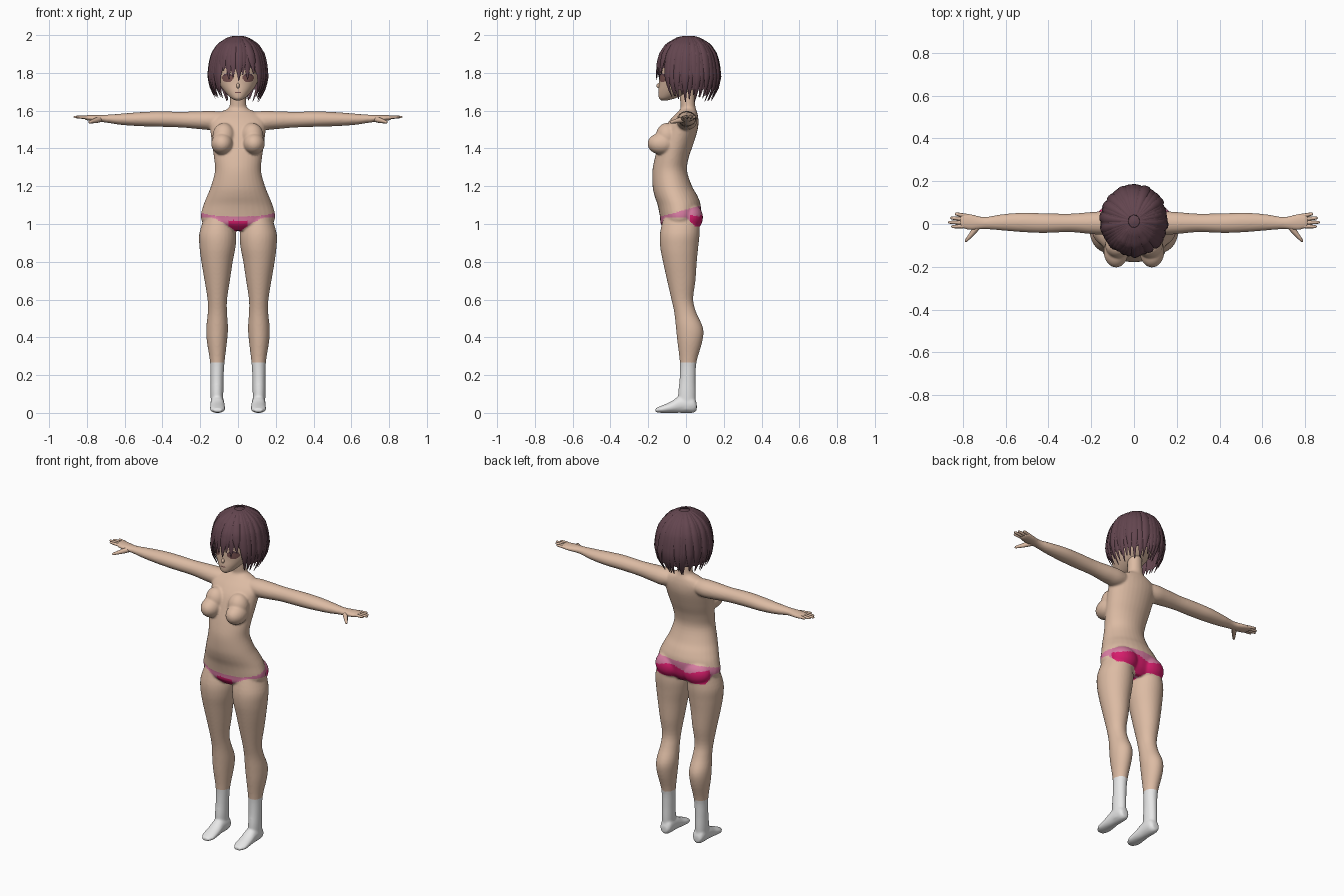
import bpy, bmesh, math, random
from mathutils import Vector, Matrix

random.seed(4)
cube = bpy.data.objects.get("Cube")
if cube:
    bpy.data.objects.remove(cube, do_unlink=True)


def material(name, rgb):
    m = bpy.data.materials.new(name)
    m.use_nodes = True
    m.diffuse_color = (*rgb, 1)
    m.node_tree.nodes["Principled BSDF"].inputs["Base Color"].default_value = (*rgb, 1)
    return m


SKIN = material("skin", (0.72, 0.5, 0.37))
WHITE = material("sock_white", (0.85, 0.85, 0.85))
PINK = material("light_pink", (0.68, 0.2, 0.36))
MAGENTA = material("magenta", (0.68, 0.012, 0.15))
HAIR = material("plum_hair", (0.125, 0.06, 0.078))
EYE = material("eye_brown", (0.2, 0.09, 0.085))


def resample(rows, n):
    """Catmull-Rom interpolation through rows of numbers."""
    out = []
    for i in range(len(rows) - 1):
        a, b, c, d = (rows[max(0, min(len(rows) - 1, i + k))] for k in (-1, 0, 1, 2))
        for j in range(n):
            t = j / n
            out.append([0.5 * (2*q + (r-p)*t + (2*p-5*q+4*r-s)*t*t + (3*q-p-3*r+s)*t**3)
                        for p, q, r, s in zip(a, b, c, d)])
    return out + [list(rows[-1])]


def skin_rings(bm, rings):
    loops = [[bm.verts.new(p) for p in ring] for ring in rings]
    n = len(loops[0])
    for lo, hi in zip(loops, loops[1:]):
        for k in range(n):
            bm.faces.new((lo[k], lo[(k+1) % n], hi[(k+1) % n], hi[k]))
    bm.faces.new(loops[0][::-1])
    bm.faces.new(loops[-1])


def loft(bm, axis, rows, side=1, seg=32, n=4):
    """Elliptic rings along an axis: (position, low a, high a, low b, high b)."""
    rings = []
    for t, a0, a1, b0, b1 in resample(rows, n):
        ring = []
        for k in range(seg):
            ang = math.tau * k / seg
            a = (a0 + a1) / 2 + (a1 - a0) / 2 * math.cos(ang)
            b = (b0 + b1) / 2 + (b1 - b0) / 2 * math.sin(ang)
            x, y, z = {"x": (t, a, b), "y": (a, t, b), "z": (a, b, t)}[axis]
            ring.append((x * side, y, z))
        rings.append(ring)
    skin_rings(bm, rings)


def ball(bm, centre, radii):
    mat = Matrix.Translation(centre) @ Matrix.Diagonal((*radii, 1))
    bmesh.ops.create_uvsphere(bm, u_segments=24, v_segments=16, radius=1, matrix=mat)


def sweep(bm, pts, widths, thick, across, seg=8):
    """Flattened tube along points; across is its width direction."""
    rings = []
    for i, p in enumerate(pts):
        tan = (pts[min(i+1, len(pts)-1)] - pts[max(i-1, 0)]).normalized()
        nor = tan.cross(across).normalized()
        wide = nor.cross(tan)
        rings.append([p + wide * widths[i] * math.cos(math.tau*k/seg)
                      + nor * widths[i] * thick * math.sin(math.tau*k/seg) for k in range(seg)])
    skin_rings(bm, rings)


def finish(name, bm, mats, angle=60):
    bmesh.ops.recalc_face_normals(bm, faces=bm.faces[:])
    me = bpy.data.meshes.new(name)
    bm.to_mesh(me)
    bm.free()
    ob = bpy.data.objects.new(name, me)
    bpy.context.collection.objects.link(ob)
    for m in mats:
        me.materials.append(m)
    bpy.ops.object.select_all(action="DESELECT")
    ob.select_set(True)
    bpy.context.view_layer.objects.active = ob
    bpy.ops.object.shade_smooth_by_angle(angle=math.radians(angle))
    return ob


# Body: torso, limbs and feet fused into one skin
bm = bmesh.new()
torso = [(.965, .08, -.10, .04), (1.0, .175, -.133, .065), (1.04, .197, -.138, .075),
         (1.1, .183, -.15, .078), (1.15, .163, -.167, .06), (1.2, .143, -.177, .032),
         (1.28, .122, -.178, .006), (1.35, .127, -.165, .014), (1.42, .137, -.145, .038),
         (1.5, .147, -.118, .062), (1.55, .15, -.085, .066), (1.587, .11, -.05, .06),
         (1.61, .055, -.03, .052), (1.64, .043, -.03, .048), (1.74, .042, -.04, .045)]
loft(bm, "z", [(z, -x, x, f, b) for z, x, f, b in torso])
leg = [(1.03, .03, .18, -.12, .07), (.95, .010, .205, -.138, .072), (.88, .013, .204, -.137, .065),
       (.8, .028, .194, -.122, .057), (.7, .043, .177, -.1, .05), (.6, .058, .161, -.077, .038),
       (.53, .058, .16, -.062, .055), (.45, .053, .168, -.053, .09), (.38, .058, .165, -.046, .087),
       (.27, .071, .148, -.033, .056), (.18, .077, .145, -.034, .051), (.1, .078, .145, -.042, .052),
       (.02, .08, .143, -.04, .05)]
foot = [(.057, .09, .13, .012, .05), (.035, .074, .144, 0, .09), (-.03, .072, .146, 0, .09),
        (-.08, .069, .148, 0, .06), (-.13, .069, .148, 0, .038), (-.162, .085, .13, .004, .024)]
arm = [(.04, -.04, .04, 1.515, 1.59), (.13, -.05, .058, 1.498, 1.598), (.2, -.047, .056, 1.502, 1.597),
       (.3, -.038, .048, 1.511, 1.594), (.42, -.042, .05, 1.515, 1.596), (.52, -.038, .053, 1.518, 1.592),
       (.62, -.03, .045, 1.525, 1.584), (.7, -.024, .033, 1.537, 1.578), (.76, -.029, .046, 1.543, 1.577),
       (.8, -.022, .05, 1.549, 1.576), (.815, -.015, .042, 1.555, 1.573)]
for s in (1, -1):
    loft(bm, "z", leg, s)
    loft(bm, "y", foot, s)
    loft(bm, "x", arm, s)
    ball(bm, (.084*s, -.128, 1.425), (.058, .076, .058))
    ball(bm, (.075*s, -.1, 1.465), (.06, .06, .07))
    ball(bm, (.092*s, .02, 1.035), (.088, .07, .075))
body = finish("body", bm, [SKIN, WHITE, PINK, MAGENTA], 180)
remesh = body.modifiers.new("fuse", "REMESH")
remesh.mode = "VOXEL"
remesh.voxel_size = .006
remesh.use_smooth_shade = True
soften = body.modifiers.new("soften", "SMOOTH")
soften.factor, soften.iterations = .5, 6
for m in ("fuse", "soften"):
    bpy.ops.object.modifier_apply(modifier=m)


# Clothing colours by region of the body
def body_colour(c):
    x, y, z = abs(c.x), c.y, c.z
    if z < .265:
        return 1
    top = 1.04 + .28 * (y + .13)
    front_edge = 1.035 - .085 * max(0, 1 - x / .15) ** 1.5
    blend = min(1, max(0, y / .05))
    edge = front_edge + (min(front_edge, .985) - front_edge) * blend
    if x > .25 or not edge < z < top:
        return 0
    if (y < 0 and z < 1.02 and x < .05) or (y > .02 and z < 1.055 + .012 * math.sin(30 * c.x)):
        return 3
    return 2


for p in body.data.polygons:
    p.material_index = body_colour(p.center)

# Fingers and thumbs
for s, label in ((1, "left"), (-1, "right")):
    bm = bmesh.new()
    for y, tip in ((.042, .838), (.025, .86), (.007, .87), (-.011, .855)):
        a, b = Vector((.775*s, y*.85, 1.563)), Vector((tip*s, y*1.15, 1.567))
        sweep(bm, [a.lerp(b, t) for t in (0, .4, .8, .95, 1)],
              (.0095, .0095, .008, .006, .002), .9, Vector((0, 1, 0)))
    a, b = Vector((.725*s, -.005, 1.556)), Vector((.79*s, -.084, 1.538))
    sweep(bm, [a.lerp(b, t) for t in (0, .35, .75, .95, 1)],
          (.016, .015, .010, .007, .002), .9, Vector((0, 0, 1)))
    finish(label + "_fingers", bm, [SKIN])

# Head with painted eyes, lashes and mouth
bm = bmesh.new()
head = [(1.654, .012, -.13, -.10), (1.668, .038, -.143, -.05), (1.70, .07, -.146, .02),
        (1.74, .098, -.143, .07), (1.78, .112, -.143, .1), (1.85, .122, -.143, .13),
        (1.92, .1, -.11, .12), (1.965, .03, -.03, .05)]
loft(bm, "z", [(z, -x, x, f, b) for z, x, f, b in head], seg=144, n=12)
ball(bm, (0, -.142, 1.732), (.009, .014, .014))
for f in bm.faces:
    c = f.calc_center_median()
    if c.y > -.05 or len(f.verts) > 4:
        continue
    u, v = (abs(c.x) - .055) / .03, (c.z - 1.775) / .024
    if u*u + v*v < 1:
        f.material_index = 2 if v > .55 - .3*u*u else 1
    elif abs(c.x) < .016 and abs(c.z - 1.697) < .0025:
        f.material_index = 1
finish("head", bm, [SKIN, EYE, HAIR])

# Hair: an inner cap covered by tapering locks
PROFILE = [(2.0, .02), (1.985, .35), (1.95, .68), (1.9, .87), (1.85, .95),
           (1.78, 1.0), (1.72, .94), (1.66, .76), (1.62, .6)]


def hair_radius(z):
    for (z1, r1), (z0, r0) in zip(PROFILE, PROFILE[1:]):
        if z >= z0:
            return r0 + (r1 - r0) * (z - z0) / (z1 - z0)
    return PROFILE[-1][1]


bm = bmesh.new()
cap = []
for z, r in PROFILE[:-2]:
    r *= .94
    cap.append((z - .008, -.157*r, .157*r, .013 - .172*r, .013 + .172*r))
loft(bm, "z", cap, seg=48)
bmesh.ops.delete(bm, geom=[f for f in bm.faces if f.calc_center_median().z < 1.74 and len(f.verts) > 4
                           or f.calc_center_median().y < -.07 and f.calc_center_median().z < 1.83],
                 context="FACES")
finish("hair_cap", bm, [HAIR])

bm = bmesh.new()
COUNT, STEPS = 44, 16
for k in range(COUNT):
    turn = math.tau * (k + .5) / COUNT - math.pi      # zero faces the front
    away = abs(math.degrees(turn))
    if away < 42:
        low = 1.785 + random.uniform(-.03, .025)
    elif away < 60:
        low = 1.675 + random.uniform(-.01, .02)
    else:
        low = 1.66 + random.uniform(-.015, .025)
    sway = random.uniform(-.09, .09)
    lift = random.uniform(.95, 1.0)
    pts, widths = [], []
    for i in range(STEPS + 1):
        t = i / STEPS
        z = 1.993 - (1.993 - low) * t ** 1.6
        ang = turn + sway * t * t
        r = hair_radius(z) * lift
        pts.append(Vector((.157*r*math.sin(ang), .013 - .172*r*math.cos(ang), z)))
        widths.append(.022 * min(1, .25 + 1.6*t) * min(1, (1.03 - t) / .3))
    sweep(bm, pts, widths, .36, Vector((math.cos(turn), math.sin(turn), 0)))
finish("hair_locks", bm, [HAIR], 50)
